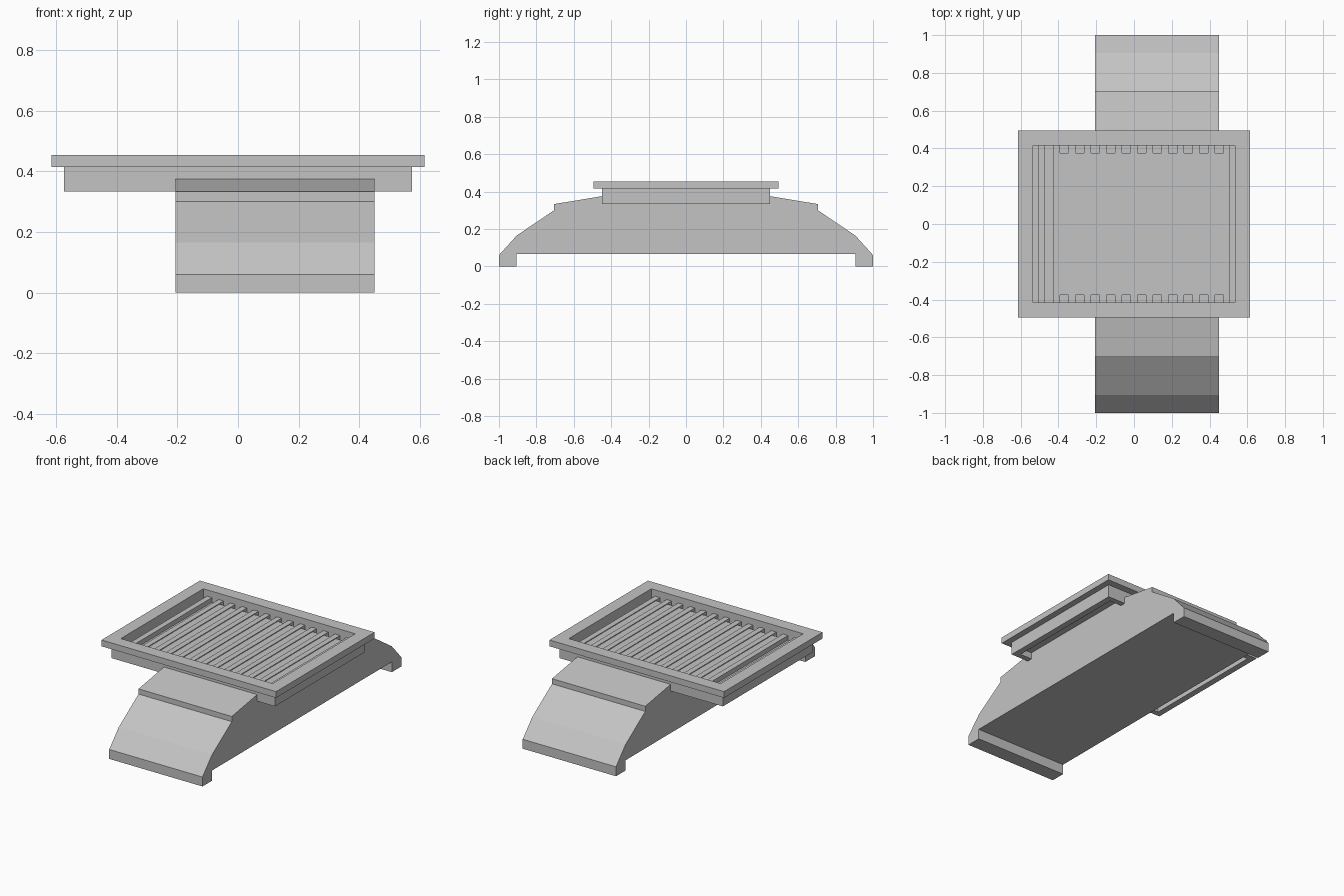
import bpy
import bmesh

cube = bpy.data.objects.get("Cube")
if cube:
    bpy.data.objects.remove(cube, do_unlink=True)

grey = bpy.data.materials.new("plain grey")
grey.use_nodes = True
colour = (0.55, 0.55, 0.55, 1)
grey.diffuse_color = colour
grey.node_tree.nodes["Principled BSDF"].inputs["Base Color"].default_value = colour


def finish(name, bm):
    bmesh.ops.recalc_face_normals(bm, faces=bm.faces)
    mesh = bpy.data.meshes.new(name)
    bm.to_mesh(mesh)
    bm.free()
    mesh.materials.append(grey)
    obj = bpy.data.objects.new(name, mesh)
    bpy.context.collection.objects.link(obj)
    return obj


def box(name, x0, x1, half_y, z0, z1):
    bm = bmesh.new()
    bmesh.ops.create_cube(bm, size=1)
    for v in bm.verts:
        v.co.x = x1 if v.co.x > 0 else x0
        v.co.y = half_y if v.co.y > 0 else -half_y
        v.co.z = z1 if v.co.z > 0 else z0
    return finish(name, bm)


def ring(name, outer, inner, z0, z1):
    """Rectangular ring made of four mitred sides."""
    bm = bmesh.new()
    corners = [(-1, -1), (1, -1), (1, 1), (-1, 1)]
    loops = [[bm.verts.new((sx * size[0], sy * size[1], z)) for sx, sy in corners]
             for size, z in ((outer, z0), (outer, z1), (inner, z1), (inner, z0))]
    for k in range(4):
        a, b = loops[k], loops[(k + 1) % 4]
        for i in range(4):
            j = (i + 1) % 4
            bm.faces.new((a[i], a[j], b[j], b[i]))
    return finish(name, bm)


# Stepped base: half profile mirrored front to back, then extruded sideways
half = [(-0.905, 0.065), (-0.905, 0), (-1, 0), (-1, 0.06), (-0.905, 0.165),
        (-0.705, 0.3), (-0.705, 0.333), (-0.45, 0.375)]
profile = half + [(-y, z) for y, z in reversed(half)]
bm = bmesh.new()
face = bm.faces.new([bm.verts.new((-0.207, y, z)) for y, z in profile])
side = bmesh.ops.extrude_face_region(bm, geom=[face])["geom"]
bmesh.ops.translate(bm, vec=(0.657, 0, 0),
                    verts=[g for g in side if isinstance(g, bmesh.types.BMVert)])
finish("base", bm)

# Tray: wide rim, collar underneath and thin floor
ring("rim", (0.615, 0.495), (0.535, 0.415), 0.415, 0.455)
ring("collar", (0.575, 0.45), (0.535, 0.415), 0.333, 0.415)
box("tray_floor", -0.536, 0.536, 0.416, 0.375, 0.385)

# Long ribs with shorter, slightly lower strips between them
pitch, ribs, half_width = 0.082, 13, 0.0175
for i in range(ribs):
    x = (i - (ribs - 1) / 2) * pitch
    box(f"rib_{i + 1}", x - half_width, x + half_width, 0.415, 0.385, 0.415)
    if 0 < i < ribs - 1:
        box(f"strip_{i}", x + half_width, x + pitch - half_width, 0.375, 0.385, 0.41)
